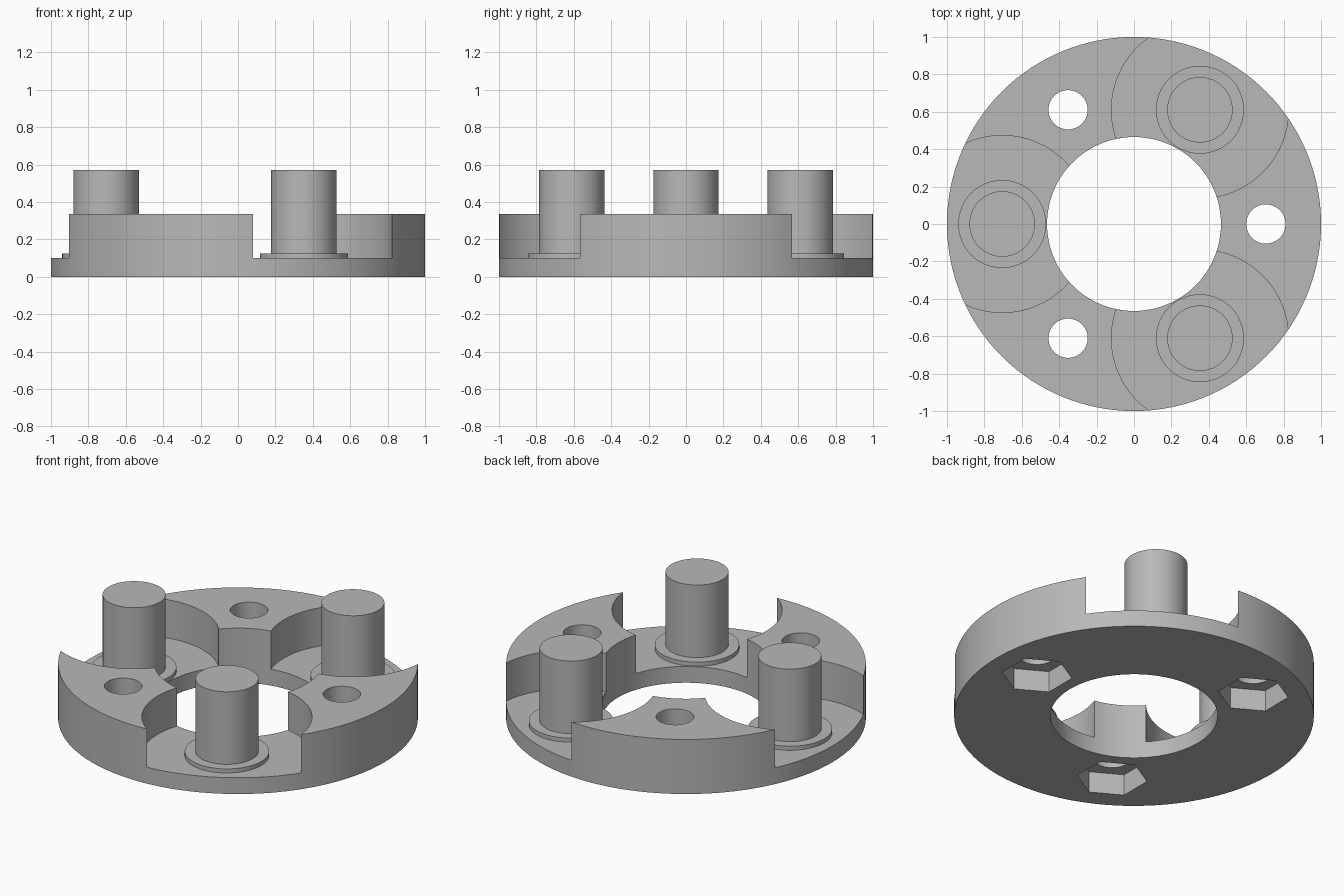
import bpy
from math import radians, cos, sin

cube = bpy.data.objects.get("Cube")
if cube:
    bpy.data.objects.remove(cube, do_unlink=True)

# Single grey material
grey = bpy.data.materials.new("plain grey")
grey.use_nodes = True
colour = (0.48, 0.48, 0.48, 1)
grey.diffuse_color = colour
grey.node_tree.nodes["Principled BSDF"].inputs["Base Color"].default_value = colour

PITCH = 0.705        # radius of the circle carrying pins and holes
FLOOR = 0.1          # pocket floor height
TOP = 0.335          # ring height


def cylinder(name, radius, z0, z1, angle=None, sides=64, turn=0):
    """Upright prism from z0 to z1, on the pitch circle if an angle is given."""
    x, y = (0, 0) if angle is None else (PITCH * cos(radians(angle)), PITCH * sin(radians(angle)))
    bpy.ops.mesh.primitive_cylinder_add(
        vertices=sides, radius=radius, depth=z1 - z0,
        location=(x, y, (z0 + z1) / 2), rotation=(0, 0, radians(turn)))
    obj = bpy.context.object
    obj.name = name
    obj.data.materials.append(grey)
    return obj


def activate(obj):
    bpy.ops.object.select_all(action='DESELECT')
    obj.select_set(True)
    bpy.context.view_layer.objects.active = obj


def cut(target, cutter):
    cutter.hide_render = True
    mod = target.modifiers.new("cut", 'BOOLEAN')
    mod.operation = 'DIFFERENCE'
    mod.solver = 'EXACT'
    mod.object = cutter
    activate(target)
    bpy.ops.object.modifier_apply(modifier=mod.name)
    bpy.data.objects.remove(cutter, do_unlink=True)


def smooth(obj):
    activate(obj)
    bpy.ops.object.shade_smooth_by_angle(angle=radians(30))


# Carrier ring with its centre bore
ring = cylinder("carrier_ring", 1, 0, TOP, sides=128)
cut(ring, cylinder("bore_cutter", 0.465, -0.2, 0.6, sides=96))

# Round pockets, open at the top
for a in (60, 180, 300):
    cut(ring, cylinder("pocket_cutter", 0.473, FLOOR, 0.6, a, sides=96))

# Bolt holes with hexagonal nut recesses underneath
for a in (0, 120, 240):
    cut(ring, cylinder("bolt_cutter", 0.105, -0.2, 0.6, a))
    cut(ring, cylinder("nut_cutter", 0.197, -0.2, 0.13, a, sides=6))
smooth(ring)

# Raised washer and pin in each pocket
for side, a in (("back_left", 60), ("right", 180), ("front_left", 300)):
    smooth(cylinder(side + "_washer", 0.235, FLOOR - 0.03, 0.125, a))
    smooth(cylinder(side + "_pin", 0.175, FLOOR, 0.57, a))
